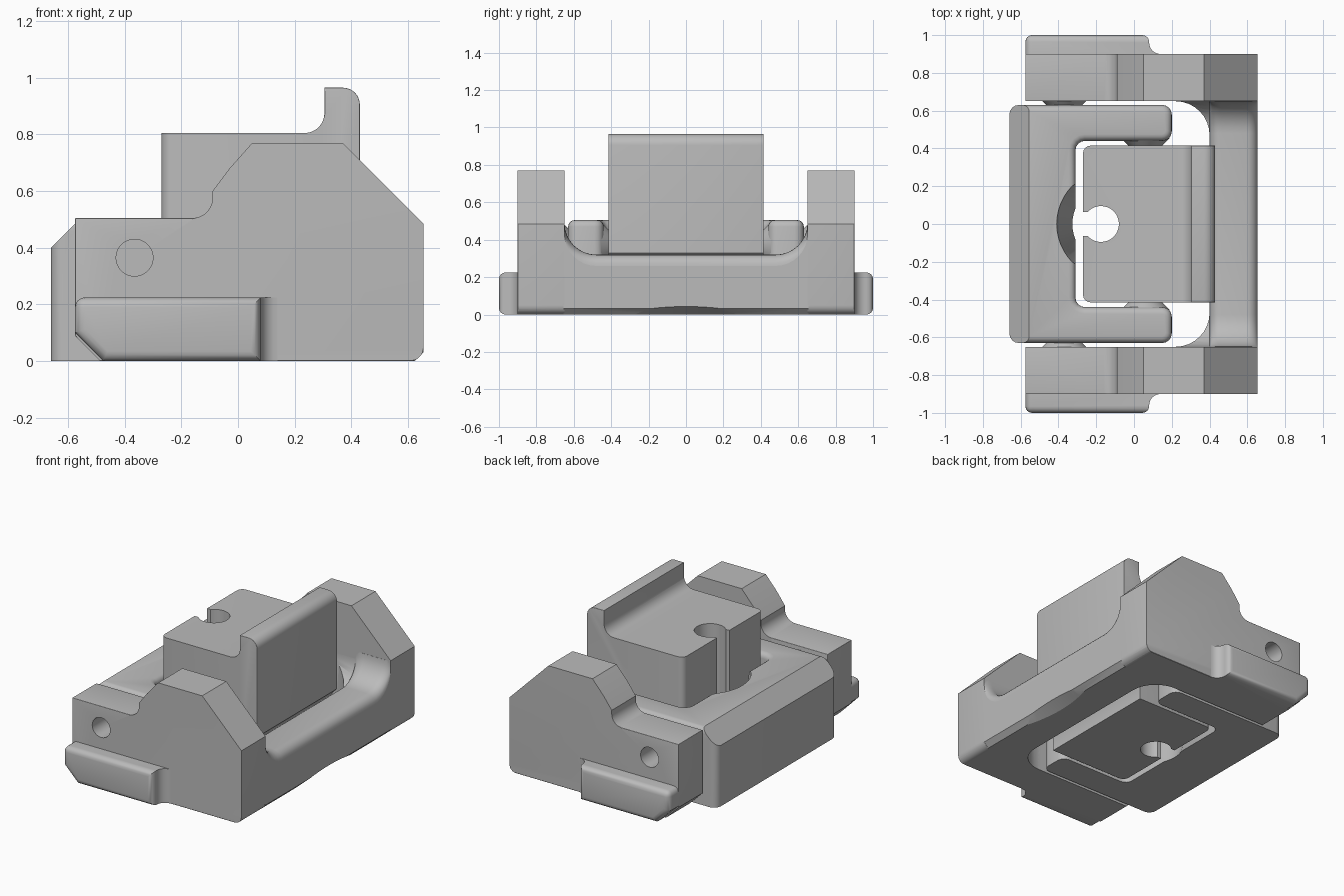
import bpy, bmesh, math
from mathutils import Vector, Matrix

if "Cube" in bpy.data.objects:
    bpy.data.objects.remove(bpy.data.objects["Cube"])

grey = bpy.data.materials.new("plain_grey")
grey.use_nodes = True
COLOUR = (0.5, 0.5, 0.5, 1)
grey.diffuse_color = COLOUR
grey.node_tree.nodes["Principled BSDF"].inputs["Base Color"].default_value = COLOUR


def loft(rings):
    """Closed solid through matching rings of points."""
    bm = bmesh.new()
    loops = [[bm.verts.new(p) for p in ring] for ring in rings]
    n = len(loops[0])
    for a, b in zip(loops, loops[1:]):
        for i in range(n):
            j = (i + 1) % n
            bm.faces.new((a[i], a[j], b[j], b[i]))
    bm.faces.new(loops[0][::-1])
    bm.faces.new(loops[-1])
    bmesh.ops.recalc_face_normals(bm, faces=bm.faces)
    return bm


def prism_y(profile, y0, y1):
    return loft([[(x, y, z) for x, z in profile] for y in (y0, y1)])


def prism_z(plan, z0, z1):
    return loft([[(x, y, z) for x, y in plan] for z in (z0, z1)])


def arc(cx, cy, r, a0, a1, n=8):
    angles = [math.radians(a0 + (a1 - a0) * i / n) for i in range(n + 1)]
    return [(cx + r * math.cos(a), cy + r * math.sin(a)) for a in angles]


def bevel(bm, rule, size, segments=4):
    """Round the edges whose two ends satisfy the rule."""
    edges = [e for e in bm.edges if rule(e.verts[0].co, e.verts[1].co)
             and e.calc_face_angle(0) > 0.5]
    bmesh.ops.bevel(bm, geom=edges, offset=size, segments=segments,
                    profile=0.5, affect='EDGES', clamp_overlap=True)


def slice_off(bm, point, normal):
    """Remove everything on the normal side of a plane and cap the cut."""
    cut = bmesh.ops.bisect_plane(bm, geom=bm.verts[:] + bm.edges[:] + bm.faces[:],
                                 plane_co=point, plane_no=normal, clear_outer=True)
    edges = [g for g in cut["geom_cut"] if isinstance(g, bmesh.types.BMEdge)]
    bmesh.ops.holes_fill(bm, edges=edges)
    bmesh.ops.recalc_face_normals(bm, faces=bm.faces)


def cone(r0, r1, depth, matrix):
    bm = bmesh.new()
    bmesh.ops.create_cone(bm, cap_ends=True, segments=48, radius1=r0,
                          radius2=r1, depth=depth, matrix=matrix)
    return bm


def add(name, bm, cutters=(), mirror=False):
    if mirror:
        bm.transform(Matrix.Scale(-1, 4, (0, 1, 0)))
        bmesh.ops.reverse_faces(bm, faces=bm.faces)
    mesh = bpy.data.meshes.new(name)
    bm.to_mesh(mesh)
    bm.free()
    obj = bpy.data.objects.new(name, mesh)
    bpy.context.collection.objects.link(obj)
    for cutter in cutters:
        tool = add("cutter", cutter, mirror=mirror)
        tool.hide_render = True
        mod = obj.modifiers.new("cut", 'BOOLEAN')
        mod.operation, mod.solver, mod.object = 'DIFFERENCE', 'EXACT', tool
        graph = bpy.context.evaluated_depsgraph_get()
        result = bpy.data.meshes.new_from_object(obj.evaluated_get(graph))
        obj.modifiers.clear()
        obj.data = result
        bpy.data.objects.remove(tool)
    obj.data.materials.clear()
    obj.data.materials.append(grey)
    bpy.ops.object.select_all(action='DESELECT')
    obj.select_set(True)
    bpy.context.view_layer.objects.active = obj
    bpy.ops.object.shade_smooth_by_angle(angle=math.radians(30))
    return obj


along_y = Matrix.Rotation(-math.pi / 2, 4, 'X')


def build_side(side, mirror):
    # Stepped side arm with a rounded low end and a blind pivot hole
    profile = ([(-0.575, 0.09), (-0.575, 0.505)] + arc(-0.16, 0.575, 0.07, -90, 0)
               + [(-0.09, 0.60), (-0.03, 0.68), (0.05, 0.77), (0.37, 0.77), (0.655, 0.485)]
               + arc(0.605, 0.05, 0.05, 0, -90) + [(-0.485, 0)])
    bm = prism_y(profile, 0.65, 0.90)
    bevel(bm, lambda a, b: max(a.z, b.z) < 0.51 and max(a.x, b.x) < -0.1
          and min(a.z, b.z) > 0.08, 0.045)
    bevel(bm, lambda a, b: min(a.x, b.x) > 0.65 and min(a.y, b.y) > 0.89, 0.03)
    bevel(bm, lambda a, b: max(a.z, b.z) < 0.001 and min(a.y, b.y) > 0.89, 0.025, 1)
    hole = cone(0.065, 0.065, 0.3, Matrix.Translation((-0.365, 0.9, 0.365)) @ along_y)
    add(side + "_arm", bm, [hole], mirror)

    # Foot flange running along the outside of the arm
    plan = [(-0.575, 0.88), (-0.575, 1.0), (0.08, 1.0)] + arc(0.14, 0.96, 0.06, 180, 270, 6) + [(0.14, 0.88)]
    bm = prism_z(plan, 0, 0.225)
    slice_off(bm, (-0.575, 0.10, 0.10), (-1, 0, -1))
    bevel(bm, lambda a, b: min(a.y, b.y) > 0.99 or max(a.x, b.x) < -0.57 and min(a.z, b.z) > 0.2, 0.035)
    add(side + "_flange", bm, (), mirror)

    # Pointed pivots bridging the gaps between the nested parts
    for label, x, y in (("outer", -0.37, 0.61), ("inner", 0.06, 0.40)):
        pivot = cone(0.02, 0.13, 0.11, Matrix.Translation((x, y, 0.365)) @ along_y)
        add(side + "_" + label + "_pivot", pivot, (), mirror)


build_side("left", False)
build_side("right", True)

# Cross bar: a block cut by a filleted channel, a filleted opening and a scoop
bar = loft([[(x, y, z) for y, z in ((-0.655, 0), (0.655, 0), (0.655, 0.48), (-0.655, 0.48))]
            for x in (0.20, 0.655)])
slice_off(bar, (0.635, 0, 0.012), (1, 0, -1))


def channel_ring(x, drop):
    u = ([(-0.65, 1)] + arc(-0.48, 0.49, 0.17, 180, 270) + arc(0.48, 0.49, 0.17, 270, 360) + [(0.65, 1)])
    return [(x, y, z - drop) for y, z in u]


ROUND = 0.06
steps = [math.radians(a) for a in range(0, 91, 15)]
rings = [channel_ring(0.1, ROUND)]
rings += [channel_ring(0.40 + ROUND * (1 - math.cos(a)), ROUND * (1 - math.sin(a))) for a in steps]
rings += [channel_ring(0.655 - ROUND * (1 - math.cos(a)), ROUND * (1 - math.sin(a))) for a in steps[::-1]]
rings.append(channel_ring(0.7, ROUND))
opening = prism_z([(0.1, -0.65)] + arc(0.22, -0.47, 0.18, -90, 0)
                  + arc(0.22, 0.47, 0.18, 0, 90) + [(0.1, 0.65)], -1, 1)
scoop = loft([[(x, y, z + lift) for y, z in arc(0, -1.6, 1.6, 68, 112, 24)]
              for x, lift in ((0.50, -0.05), (0.70, 0.07))])
add("cross_bar", bar, [loft(rings), opening, scoop])

# Middle cradle: U-shaped, chamfered along its outer top edge
cradle = prism_z([(-0.66, -0.63), (0.20, -0.63), (0.20, -0.44), (-0.31, -0.44),
                  (-0.31, 0.44), (0.20, 0.44), (0.20, 0.63), (-0.66, 0.63)], 0, 0.505)
bevel(cradle, lambda a, b: abs(a.z - b.z) > 0.1, 0.05)
slice_off(cradle, (-0.66, 0, 0.40), (-1, 0, 1))
bevel(cradle, lambda a, b: min(a.z, b.z) > 0.5 and max(a.x, b.x) > -0.5, 0.035)
bowl = cone(0.205, 0.29, 0.52, Matrix.Translation((-0.12, 0, 0.25)))
add("cradle", cradle, [bowl])

# Central block with a raised lip, an undercut and a keyhole slot
profile = ([(-0.27, 0), (-0.27, 0.805)] + arc(0.235, 0.875, 0.07, -90, 0)
           + [(0.305, 0.965)] + arc(0.37, 0.905, 0.06, 90, 0)
           + [(0.43, 0.33), (0.40, 0.30), (0.30, 0.08), (0.30, 0)])
block = prism_y(profile, -0.415, 0.415)
bevel(block, lambda a, b: max(a.x, b.x) < -0.26 and abs(a.z - b.z) > 0.1, 0.04)
bevel(block, lambda a, b: min(a.x, b.x) > 0.3 and min(a.z, b.z) > 0.32
      and abs(a.y - b.y) < 0.01, 0.03)
keyhole = prism_z([(-0.4, 0.065)] + arc(-0.175, 0, 0.095, 137, -137, 32) + [(-0.4, -0.065)], -0.1, 1.2)
add("central_block", block, [keyhole])
